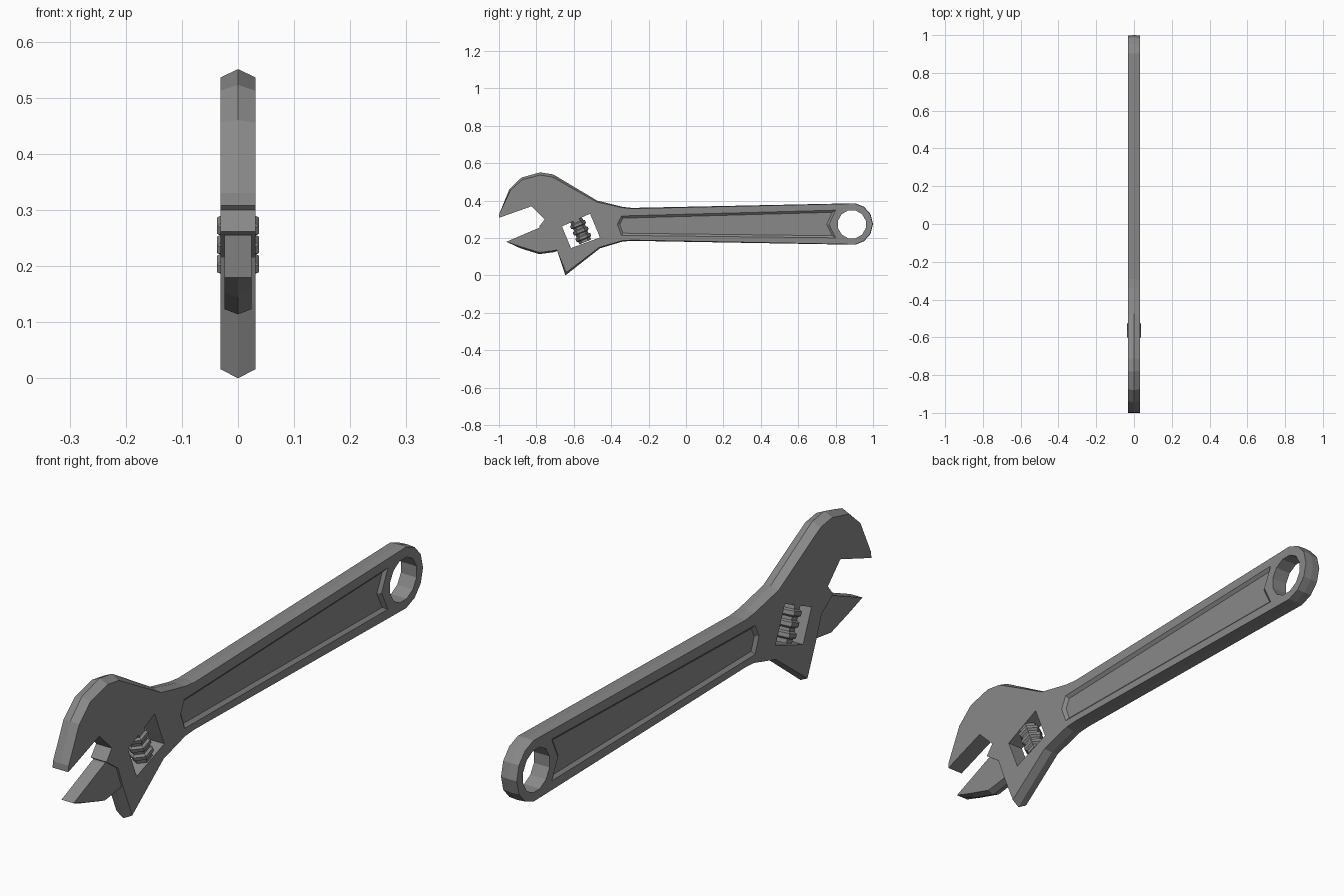
import bpy, bmesh, math
from mathutils import Vector

if "Cube" in bpy.data.objects:
    bpy.data.objects.remove(bpy.data.objects["Cube"])

steel = bpy.data.materials.new("dark_steel")
steel.diffuse_color = (.25, .25, .25, 1)
steel.use_nodes = True
steel.node_tree.nodes["Principled BSDF"].inputs["Base Color"].default_value = steel.diffuse_color


def inset(pts, d, weights=None):
    """Move outline points inward by d times their weight."""
    n = len(pts)
    v = [Vector(p) for p in pts]
    area = sum(v[i].x * v[(i + 1) % n].y - v[(i + 1) % n].x * v[i].y for i in range(n))
    s = 1 if area > 0 else -1
    out = []
    for i in range(n):
        a = (v[i] - v[i - 1]).normalized()
        b = (v[(i + 1) % n] - v[i]).normalized()
        na, nb = Vector((-a.y, a.x)) * s, Vector((-b.y, b.x)) * s
        m = (na + nb) / max(1 + na.dot(nb), 0.6)
        k = d * (1 if weights is None else weights[i])
        out.append(tuple(v[i] + m * k))
    return out


def skin(name, rings):
    """Join rings of 3D points with quads and cap both ends."""
    bm = bmesh.new()
    loops = [[bm.verts.new(p) for p in r] for r in rings]
    n = len(loops[0])
    for a, b in zip(loops, loops[1:]):
        for i in range(n):
            j = (i + 1) % n
            bm.faces.new((a[i], a[j], b[j], b[i]))
    bm.faces.new(loops[0])
    bm.faces.new(loops[-1])
    bmesh.ops.recalc_face_normals(bm, faces=bm.faces)
    me = bpy.data.meshes.new(name)
    bm.to_mesh(me)
    bm.free()
    me.materials.append(steel)
    ob = bpy.data.objects.new(name, me)
    bpy.context.collection.objects.link(ob)
    return ob


def slab(name, layers):
    """Layers of (x, yz outline)."""
    return skin(name, [[(x, y, z) for y, z in pts] for x, pts in layers])


def cut(ob, cutter):
    cutter.hide_render = True
    mod = ob.modifiers.new("cut", 'BOOLEAN')
    mod.operation, mod.solver, mod.object = 'DIFFERENCE', 'EXACT', cutter
    bpy.context.view_layer.objects.active = ob
    bpy.ops.object.modifier_apply(modifier=mod.name)
    bpy.data.objects.remove(cutter)


def circle(cy, cz, r, n):
    return [(cy + r * math.cos(2 * math.pi * (i + .5) / n),
             cz + r * math.sin(2 * math.pi * (i + .5) / n)) for i in range(n)]


T = 0.031

# Body: fixed jaw, handle and ring end, with a ridge along the rim
head_top = [(-1, .308), (-.998, .33), (-.945, .46), (-.88, .523), (-.78, .551), (-.71, .54),
            (-.475, .40), (-.34, .367), (-.29, .361)]
ring_end = [(.888 + .112 * math.cos(math.radians(a)), .275 + .112 * math.sin(math.radians(a)))
            for a in (82, 55, 28, 0, -28, -55, -82)]
head_low = [(-.29, .185), (-.34, .181), (-.46, .145), (-.645, 0)]
mouth = [(-.69, .135), (-.72, .215), (-.785, .262), (-.755, .30), (-.825, .37)]
outline = head_top + ring_end + head_low + mouth
ridge = ([0, 0, .6, .9, 1.1, 1.1, .6, .35, .3] + [.15] * len(ring_end)
         + [.3, .35, .5, .75] + [0] * len(mouth))
side = inset(outline, .013, ridge)
body = slab("wrench_body", [(-T, side), (0, outline), (T, side)])

# Hanging hole and adjuster window
hole = circle(.887, .273, .077, 12)
window = [(-.663, .262), (-.513, .33), (-.46, .203), (-.615, .146)]
for pts in (hole, window):
    cut(body, slab("hole_cutter", [(-.1, pts), (.1, pts)]))

# Sloped recess on each face of the handle
recess = [(-.345, .318), (-.367, .272), (-.345, .214), (.80, .201), (.765, .273), (.80, .349)]
floor = inset(recess, .012)
for s in (-1, 1):
    cut(body, slab("recess_cutter", [(s * .06, recess), (s * T, recess), (s * .021, floor)]))

# Sliding lower jaw
jaw = [(-.96, .18), (-.785, .255), (-.74, .255), (-.675, .23), (-.675, .14),
       (-.70, .125), (-.785, .114), (-.885, .145)]
jaw_side = inset(jaw, .009, [0, 0, 0, 0, 0, 1, 1, 1])
slab("sliding_jaw", [(-.024, jaw_side), (0, jaw), (.024, jaw_side)])

# Six-sided adjuster screw with three ribs, along a tilted axis
axis = Vector((0, .378, -.925)).normalized()
across = Vector((0, axis.z, -axis.y))
centre = Vector((0, -.563, .238))
profile = [(-.064, .034)]
for t in (-.037, 0, .037):
    profile += [(t - .013, .034), (t - .007, .043), (t + .007, .043), (t + .013, .034)]
profile.append((.064, .034))
rings = []
for t, r in profile:
    rings.append([centre + axis * t + Vector((1, 0, 0)) * r * math.sin(k * math.pi / 3)
                  + across * r * math.cos(k * math.pi / 3) for k in range(6)])
skin("adjuster_screw", rings)
